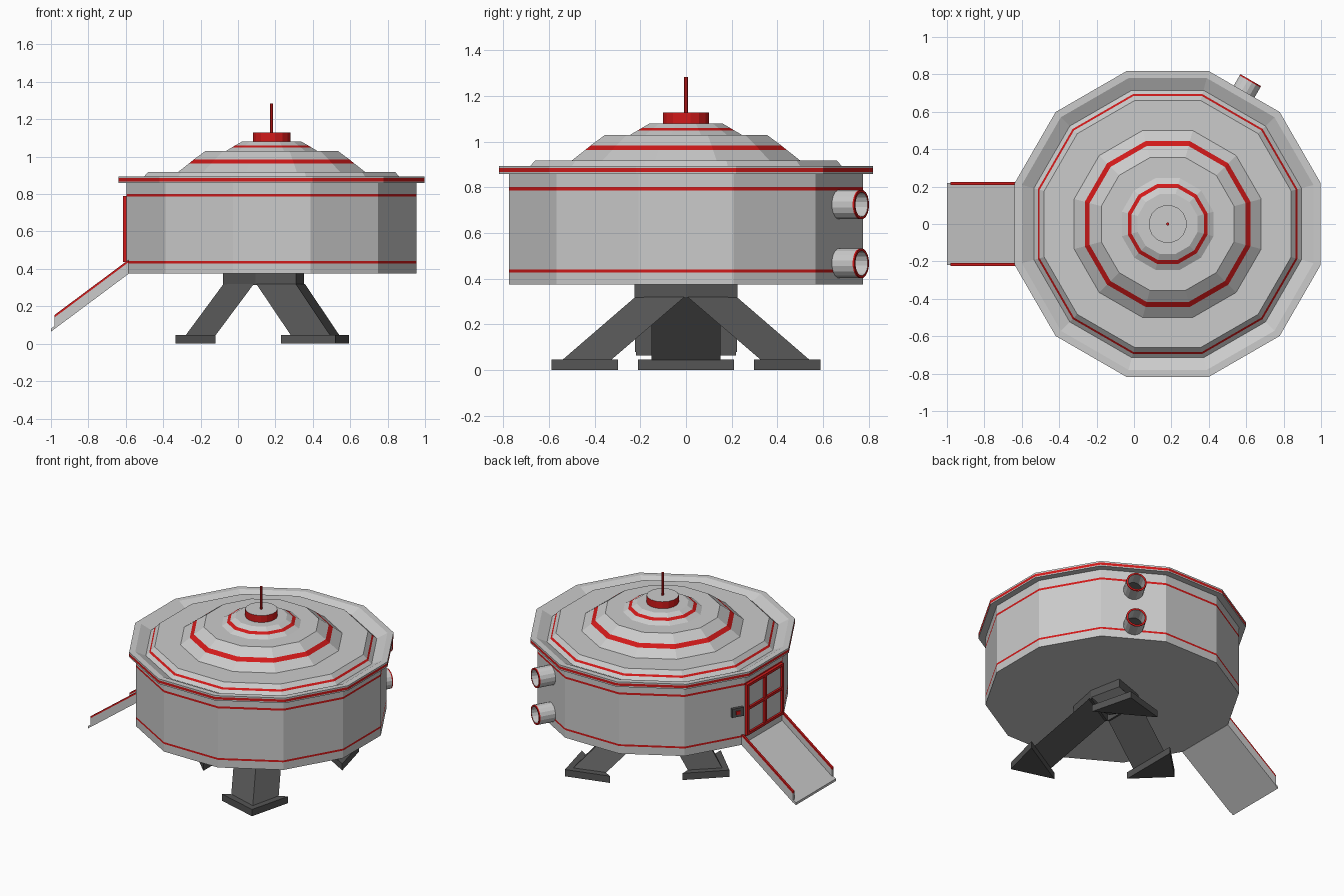
import bpy, bmesh
from math import pi, cos, sin, radians
from mathutils import Matrix, Vector

if "Cube" in bpy.data.objects:
    bpy.data.objects.remove(bpy.data.objects["Cube"])

CX = 0.18                                   # hull axis


def material(name, colour):
    m = bpy.data.materials.new(name)
    m.diffuse_color = (*colour, 1)
    m.use_nodes = True
    m.node_tree.nodes["Principled BSDF"].inputs["Base Color"].default_value = m.diffuse_color
    return m


RED = material("red", (0.65, 0.01, 0.01))
DARK = material("dark_grey", (0.09, 0.09, 0.09))
BLACK = material("black", (0.02, 0.02, 0.02))


def finish(name, bm, mats, matrix=Matrix()):
    bmesh.ops.remove_doubles(bm, verts=bm.verts, dist=1e-5)
    bmesh.ops.recalc_face_normals(bm, faces=bm.faces)
    me = bpy.data.meshes.new(name)
    bm.to_mesh(me)
    bm.free()
    for m in mats:
        me.materials.append(m)
    ob = bpy.data.objects.new(name, me)
    ob.matrix_world = matrix
    bpy.context.collection.objects.link(ob)
    return ob


def lathe(name, profile, sides, mats, matrix, closed=False):
    """Revolve (flat-to-centre radius, z, material index of the band ending here)."""
    bm = bmesh.new()
    rings = []
    for r, z, _ in profile:
        rad = r / cos(pi / sides)
        rings.append([bm.verts.new((rad * cos((k + .5) * 2 * pi / sides),
                                    rad * sin((k + .5) * 2 * pi / sides), z))
                      for k in range(sides)])
    for i in range(0 if closed else 1, len(profile)):
        a, b = rings[i - 1], rings[i]
        for k in range(sides):
            n = (k + 1) % sides
            f = bm.faces.new((a[k], a[n], b[n], b[k]))
            f.material_index = profile[i][2]
    return finish(name, bm, mats, matrix)


def loft(name, bottom, top, mat, matrix=Matrix()):
    """Solid between two matching polygons."""
    bm = bmesh.new()
    a = [bm.verts.new(p) for p in bottom]
    b = [bm.verts.new(p) for p in top]
    bm.faces.new(a[::-1])
    bm.faces.new(b)
    for i in range(len(a)):
        j = (i + 1) % len(a)
        bm.faces.new((a[i], a[j], b[j], b[i]))
    return finish(name, bm, [mat], matrix)


def box(name, x, y, z, mat, matrix=Matrix()):
    base = [(x[0], y[0]), (x[1], y[0]), (x[1], y[1]), (x[0], y[1])]
    return loft(name, [(*p, z[0]) for p in base], [(*p, z[1]) for p in base], mat, matrix)


axis = Matrix.Translation((CX, 0, 0))

# Twelve-sided hull, rim and stepped roof with red bands
lathe("hull", [
    (0, .375, 0), (.775, .375, 0), (.775, .428, 0), (.775, .441, 1), (.775, .787, 0),
    (.775, .801, 1), (.775, .86, 0), (.818, .86, 0), (.818, .868, 0), (.818, .885, 1),
    (.818, .895, 0), (.78, .895, 0), (.715, .862, 0), (.694, .881, 0), (.684, .892, 1),
    (.66, .918, 0), (.5, .918, 0), (.443, .963, 0), (.417, .984, 1), (.355, 1.03, 0),
    (.245, 1.03, 0), (.213, 1.049, 0), (.193, 1.061, 1), (.16, 1.08, 0), (0, 1.08, 0)],
    12, [None, RED], axis)

# Cap and antenna
lathe("roof_cap", [(0, 1.08, 0), (.1, 1.08, 1), (.1, 1.128, 1), (0, 1.128, 0)],
      16, [None, RED], axis)
lathe("antenna", [(0, 1.12, 0), (.008, 1.12, 0), (.008, 1.284, 0), (0, 1.284, 0)],
      8, [RED], axis)


# Three raked triangular legs with triangular feet
def tri(r0, r1, half, z):
    return [(r0, -half, z), (r1, 0, z), (r0, half, z)]


for name, angle, reach in (("left", 180, .30), ("front", -60, .465), ("back", 60, .465)):
    m = axis @ Matrix.Rotation(radians(angle), 4, 'Z')
    loft(name + "_leg", tri(reach, reach + .16, .15, .045),
         tri(.095, .257, .15, .32), DARK, m)
    loft(name + "_leg_socket", tri(.087, .26, .15, .315),
         tri(.087, .26, .15, .378), DARK, m)
    loft(name + "_foot", tri(reach, reach + .215, .21, 0),
         tri(reach, reach + .215, .21, .047), DARK, m)
hub = [(CX + .1 * cos(k * pi / 3), .1 * sin(k * pi / 3)) for k in range(6)]
loft("leg_hub", [(*p, .317) for p in hub], [(*p, .378) for p in hub], DARK)


# Ramp floor with two red-topped side rails
def slanted(name, x0, x1, y, drop, mat):
    """Strip along the ramp slope, between two heights above the underside."""
    pts = [(x, .37 + (x + .59) * .745 + d) for x, d in
           ((x0, drop[0]), (x1, drop[0]), (x1, drop[1]), (x0, drop[1]))]
    loft(name, [(x, y[0], z) for x, z in pts], [(x, y[1], z) for x, z in pts], mat)


slanted("ramp_floor", -1.0, -.585, (-.22, .22), (0, .016), None)
for side, s in (("front", -1), ("back", 1)):
    y = sorted((s * .208, s * .224))
    slanted(side + "_ramp_rail", -.98, -.585, y, (0, .062), None)
    slanted(side + "_ramp_rail_trim", -.98, -.585, y, (.062, .075), RED)

# Double door: panel, red frame bars and handle
xf = CX - .775
box("door_panel", (xf - .006, xf + .02), (-.19, .19), (.44, .79), None)
for n, y in (("front", -.192), ("middle", 0), ("back", .192)):
    box(n + "_door_bar", (xf - .02, xf + .01), (y - .01, y + .01), (.44, .79), RED)
for n, z in (("lower", .446), ("middle", .62), ("upper", .782)):
    box(n + "_door_rail", (xf - .02, xf + .01), (-.2, .2), (z - .009, z + .009), RED)

# Keypad beside the door
pad = axis @ Matrix.Rotation(radians(150), 4, 'Z')
box("keypad", (.76, .795), (.115, .195), (.585, .645), DARK, pad)
box("keypad_button", (.79, .801), (.14, .17), (.603, .627), RED, pad)

# Two hollow exhaust pipes on the back right face
for n, z in (("lower", .468), ("upper", .725)):
    m = (axis @ Matrix.Rotation(radians(60), 4, 'Z') @ Matrix.Translation((.74, 0, z))
         @ Matrix.Rotation(pi / 2, 4, 'Y'))
    pipe = lathe(n + "_exhaust_pipe", [
        (.064, 0, 0), (.064, .14, 0), (.064, .148, 1), (.053, .148, 1),
        (.053, .045, 0), (0, .045, 2)], 16, [None, RED, BLACK], m)
